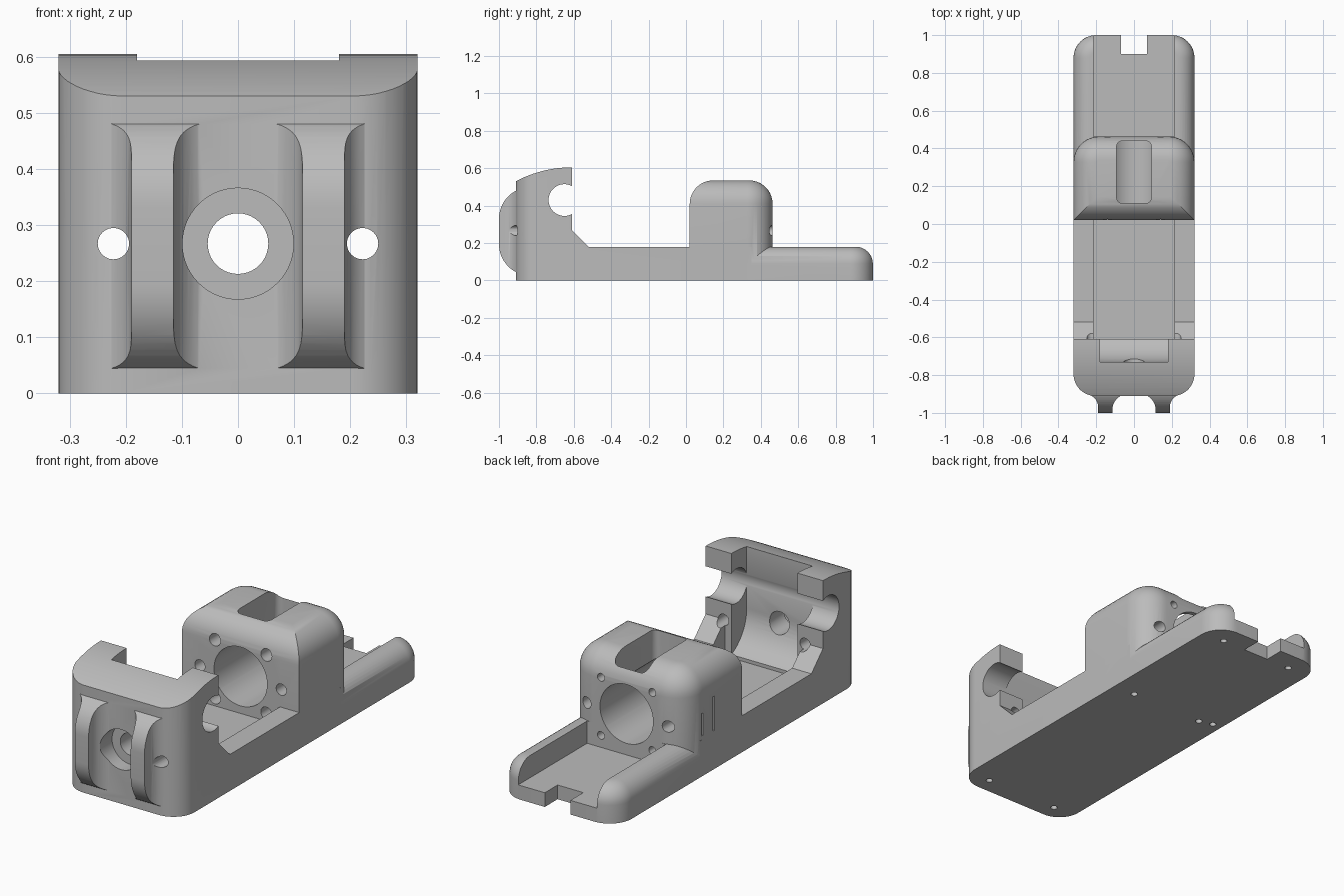
import bpy, bmesh
from math import sin, cos, pi, radians, sqrt
from mathutils import Vector

cube = bpy.data.objects.get("Cube")
if cube:
    bpy.data.objects.remove(cube, do_unlink=True)

grey = bpy.data.materials.new("plain grey")
grey.use_nodes = True
grey.diffuse_color = (0.5, 0.5, 0.5, 1)
grey.node_tree.nodes["Principled BSDF"].inputs["Base Color"].default_value = (0.5, 0.5, 0.5, 1)


def arc(cx, cy, r, start, end, n=12):
    return [(cx + r * cos(radians(start + (end - start) * i / n)),
             cy + r * sin(radians(start + (end - start) * i / n))) for i in range(n + 1)]


def prism(name, pts, axis, lo, hi, bevel=0):
    """Extrude a 2D outline along an axis, optionally rounding the top rim."""
    place = {"x": lambda p, t: (t, p[0], p[1]),
             "y": lambda p, t: (p[0], t, p[1]),
             "z": lambda p, t: (p[0], p[1], t)}[axis]
    bm = bmesh.new()
    base = bm.faces.new([bm.verts.new(place(p, lo)) for p in pts])
    res = bmesh.ops.extrude_face_region(bm, geom=[base])
    verts = [g for g in res["geom"] if isinstance(g, bmesh.types.BMVert)]
    bmesh.ops.translate(bm, verts=verts, vec=Vector(place((0, 0), hi - lo)))
    bmesh.ops.recalc_face_normals(bm, faces=bm.faces[:])
    if bevel:
        rim = [e for e in bm.edges if all(abs(v.co.z - hi) < 1e-5 for v in e.verts)]
        bmesh.ops.bevel(bm, geom=rim, offset=bevel, offset_type='OFFSET',
                        segments=10, profile=0.5, affect='EDGES')
    mesh = bpy.data.meshes.new(name)
    bm.to_mesh(mesh)
    bm.free()
    ob = bpy.data.objects.new(name, mesh)
    bpy.context.collection.objects.link(ob)
    mesh.materials.append(grey)
    return ob


def rect(a0, a1, b0, b1):
    return [(a0, b0), (a1, b0), (a1, b1), (a0, b1)]


def combine(target, other, operation):
    mod = target.modifiers.new("combine", 'BOOLEAN')
    mod.operation, mod.object, mod.solver = operation, other, 'EXACT'
    bpy.context.view_layer.objects.active = target
    bpy.ops.object.modifier_apply(modifier=mod.name)
    bpy.data.objects.remove(other, do_unlink=True)


def cut(pts, axis, lo, hi):
    combine(body, prism("cutter", pts, axis, lo, hi), 'DIFFERENCE')


def drill(a, b, r, axis, lo, hi, n=40):
    cut(arc(a, b, r, 0, 360, n)[:-1], axis, lo, hi)


W = 0.32     # half width
AX = 0.267   # height of the bore axis

# Front block and middle walls: side outline trimmed by a rounded plan
dome = [(y, 0.605 - (0.64 - sqrt(0.64 ** 2 - (y + 0.61) ** 2)))
        for y in [-0.61 - 0.31 * i / 12 for i in range(13)]]
side = [(-0.92, 0), (0.35, 0), (0.35, 0.18), (-0.52, 0.18), (-0.61, 0.27)] + dome
body = prism("housing", side, "x", -0.4, 0.4)
plan = (arc(-0.205, -0.795, 0.115, 180, 270) + arc(0.205, -0.795, 0.115, 270, 360)
        + [(W, 0.5), (-W, 0.5)])
combine(body, prism("plan", plan, "z", -0.1, 0.8), 'INTERSECT')


# Rear tray and motor block, rounded in plan and along the top rim
def rounded_slab(name, y0, y1, top, corner, bevel):
    c = W - corner
    pts = [(-W, y0), (W, y0)] + arc(c, y1 - corner, corner, 0, 90) \
        + arc(-c, y1 - corner, corner, 90, 180)
    return prism(name, pts, "z", 0, top, bevel)


combine(body, rounded_slab("tray", 0.2, 1.0, 0.18, 0.12, 0.09), 'UNION')
combine(body, rounded_slab("block", 0.02, 0.463, 0.535, 0.135, 0.125), 'UNION')

# Two bowed ribs on the front
for s in (-1, 1):
    rib_plan = ([(0.03, -0.88)] + arc(0.03, -0.985, 0.085, 90, 0)
                + [(0.115, -1.02), (0.19, -1.02)]
                + arc(0.26, -0.97, 0.07, 180, 120, 8) + [(0.225, -0.88)])
    rib = prism("rib", [(s * x, y) for x, y in rib_plan], "z", -0.1, 0.7)
    bow = ([(-0.85, 0.03), (-0.85, 0.495)] + arc(-0.83, 0.33, 0.17, 115, 180)
           + arc(-0.83, 0.195, 0.17, 180, 245))
    combine(rib, prism("bow", bow, "x", -0.4, 0.4), 'INTERSECT')
    combine(body, rib, 'UNION')

# Front cavity between the posts, middle channel, rear channel, tail notch
cavity = [(-0.73, 0.8)] + arc(-0.53, 0.29, 0.2, 180, 270, 16) + [(-0.5, 0.09), (-0.5, 0.8)]
cut(cavity, "x", -0.18, 0.18)
cut(rect(-0.61, 0.02, 0.09, 0.8), "x", -0.215, 0.215)
cut(rect(0.463, 1.1, 0.07, 0.8), "x", -0.215, 0.215)
cut(rect(-0.07, 0.07, 0.9, 1.1), "z", -0.1, 0.3)

# Motor bore and the rounded window above it
drill(0, AX + 0.005, 0.145, "y", -0.05, 0.55, 56)
window = []
for sx, sy, a in ((1, 1, 0), (-1, 1, 90), (-1, -1, 180), (1, -1, 270)):
    window += arc(sx * 0.062, 0.275 + sy * 0.135, 0.03, a, a + 90, 6)
cut(window, "z", AX, 0.8)

# Shaft hole with counterbore, then the cross hole through the posts
drill(0, AX, 0.054, "y", -1.1, -0.55)
drill(0, AX, 0.099, "y", -1.1, -0.84, 56)
drill(-0.65, 0.43, 0.085, "x", -0.5, 0.5, 48)

# Long bolt holes and motor screw holes
for s in (-1, 1):
    drill(s * 0.222, AX, 0.028, "y", -1.1, 0.6, 24)
    for t in (-1, 1):
        drill(s * 0.14, AX + 0.005 + t * 0.143, 0.03, "y", -0.02, 0.1, 24)
        drill(s * 0.14, AX + 0.005 + t * 0.143, 0.019, "y", 0.05, 0.55, 20)
    for y in (-0.83, 0.24, 0.9):
        drill(s * 0.2, y, 0.016, "z", -0.05, 0.05, 20)
drill(-0.27, 0.26, 0.016, "z", -0.05, 0.05, 20)

# Two thin slits in one side of the block
cut(rect(0.236, 0.246, 0.19, 0.36), "x", -0.4, -0.29)
cut(rect(0.326, 0.336, 0.2, 0.31), "x", -0.4, -0.29)

bpy.ops.object.select_all(action='DESELECT')
body.select_set(True)
bpy.context.view_layer.objects.active = body
bpy.ops.object.shade_smooth_by_angle(angle=radians(30))
